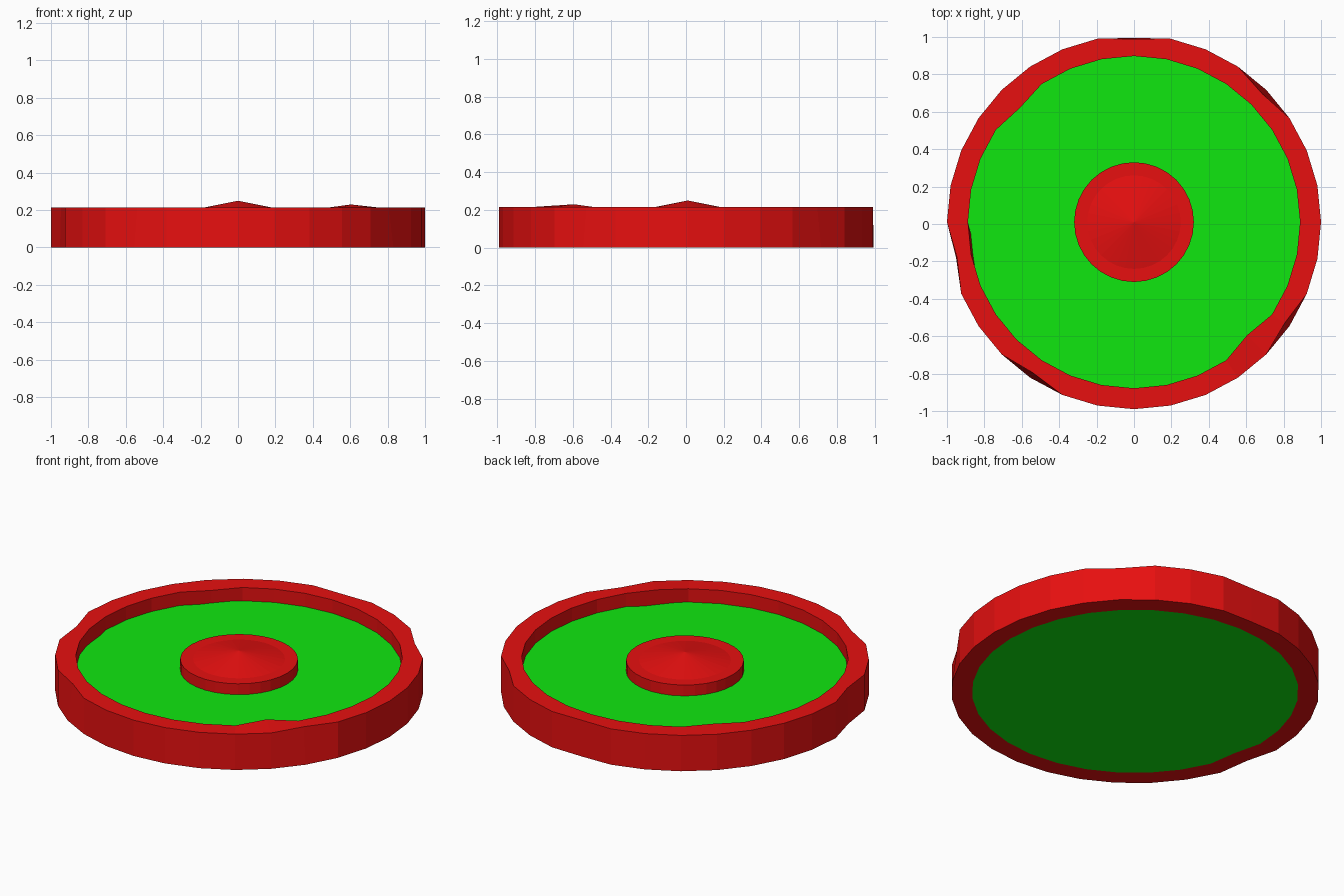
import bpy
import bmesh
from math import cos, sin, tau

SIDES = 32
CENTRE_Y = 0.01

if "Cube" in bpy.data.objects:
    bpy.data.objects.remove(bpy.data.objects["Cube"])


def make_material(name, colour):
    mat = bpy.data.materials.new(name)
    mat.use_nodes = True
    mat.diffuse_color = colour
    mat.node_tree.nodes["Principled BSDF"].inputs["Base Color"].default_value = colour
    return mat


def lathe(name, profile, mat, closed=False, dents=None):
    """Spin (radius, z) points; dents maps (profile point, side) to (radius, z) shifts."""
    dents = dents or {}
    bm = bmesh.new()
    loops = []
    for p, (radius, z) in enumerate(profile):
        loop = []
        for s in range(SIDES if radius else 1):
            dr, dz = dents.get((p, s), (0, 0))
            a = tau * s / SIDES
            loop.append(bm.verts.new(((radius + dr) * cos(a),
                                      (radius + dr) * sin(a) + CENTRE_Y, z + dz)))
        loops.append(loop)
    pairs = list(zip(loops, loops[1:]))
    if closed:
        pairs.append((loops[-1], loops[0]))
    for low, high in pairs:
        for s in range(SIDES):
            n = (s + 1) % SIDES
            if len(high) == 1:
                bm.faces.new((low[s], low[n], high[0]))
            else:
                bm.faces.new((low[s], low[n], high[n], high[s]))
    if not closed:
        bm.faces.new(loops[0][::-1])
        if len(loops[-1]) > 1:
            bm.faces.new(loops[-1])
    bmesh.ops.recalc_face_normals(bm, faces=bm.faces)
    mesh = bpy.data.meshes.new(name)
    bm.to_mesh(mesh)
    bm.free()
    mesh.materials.append(mat)
    obj = bpy.data.objects.new(name, mesh)
    bpy.context.collection.objects.link(obj)
    return obj


red = make_material("red", (0.8, 0.005, 0.005, 1))
green = make_material("green", (0.005, 0.8, 0.005, 1))

# Raised rim with a few worn, dented corners
OUT_LOW, OUT_TOP, IN_TOP, IN_LOW = range(4)
rim_dents = {
    (OUT_TOP, 4): (-0.03, 0), (OUT_TOP, 8): (-0.02, 0), (OUT_LOW, 8): (-0.015, 0),
    (OUT_TOP, 17): (-0.035, 0), (OUT_LOW, 17): (-0.03, 0), (IN_LOW, 17): (-0.025, 0),
    (OUT_TOP, 21): (-0.03, 0), (OUT_TOP, 29): (-0.03, 0),
    (IN_TOP, 12): (-0.025, 0), (IN_TOP, 28): (-0.033, 0.015),
}
lathe("outer_rim", [(1, 0), (1, 0.215), (0.888, 0.215), (0.888, 0)], red,
      closed=True, dents=rim_dents)

# Base plate filling the rim
lathe("base_plate", [(0.888, 0), (0.888, 0.135)], green, dents={(0, 17): (-0.025, 0)})

# Central hub with a shallow conical cap
lathe("hub", [(0.32, 0.12), (0.32, 0.2), (0.25, 0.2), (0, 0.25)], red)
